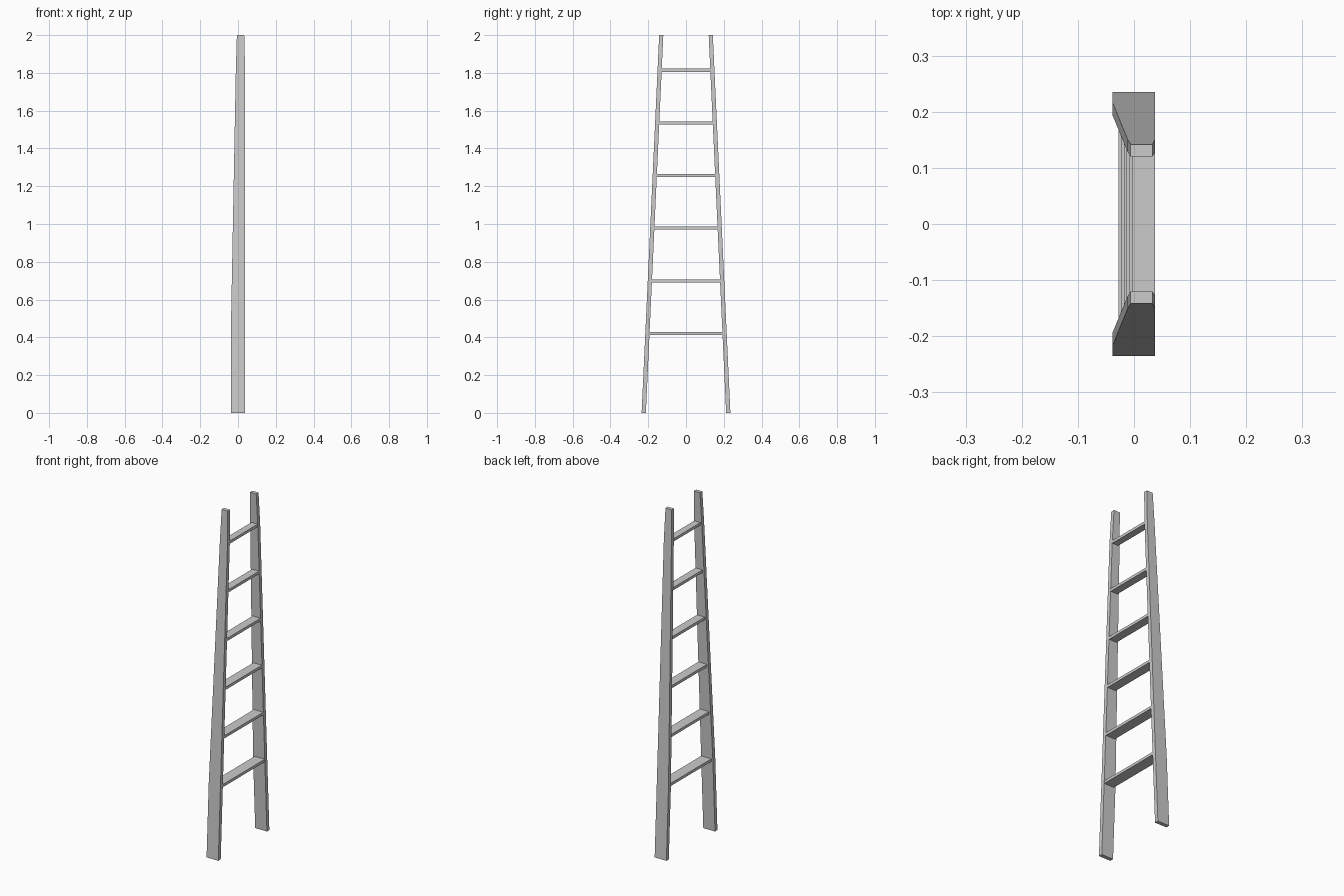
import bpy, bmesh

if "Cube" in bpy.data.objects:
    bpy.data.objects.remove(bpy.data.objects["Cube"])


def make(name, rings):
    """Loft a closed solid through four-cornered rings."""
    bm = bmesh.new()
    loops = [[bm.verts.new(p) for p in ring] for ring in rings]
    for a, b in zip(loops, loops[1:]):
        for i in range(4):
            j = (i + 1) % 4
            bm.faces.new((a[i], a[j], b[j], b[i]))
    bm.faces.new(loops[0][::-1])
    bm.faces.new(loops[-1])
    bmesh.ops.recalc_face_normals(bm, faces=bm.faces)
    mesh = bpy.data.meshes.new(name)
    bm.to_mesh(mesh)
    bm.free()
    ob = bpy.data.objects.new(name, mesh)
    bpy.context.collection.objects.link(ob)
    return ob


def inner(z):
    return 0.2125 - 0.0462 * z


def outer(z):
    return 0.235 - 0.0465 * z


# Side rails: straight foot, long taper, narrowed tip (z, x min, x max)
sections = [(0, -0.038, 0.0375), (0.42, -0.038, 0.0375),
            (1.816, -0.0115, 0.0375), (2.0, -0.006, 0.033)]
for side, label in ((-1, "left_rail"), (1, "right_rail")):
    make(label, [[(x0, side * inner(z), z), (x1, side * inner(z), z),
                  (x1, side * outer(z), z), (x0, side * outer(z), z)]
                 for z, x0, x1 in sections])

# Flat rungs: flush on one edge, getting shallower towards the top
T = 0.008
for i in range(6):
    z = 0.42 + i * 0.2788
    x0, x1 = -0.028 + i * 0.005, 0.037
    rings = []
    for side in (-1, 1):
        lo, hi = side * (inner(z - T) + 0.001), side * (inner(z + T) + 0.001)
        rings.append([(x0, lo, z - T), (x1, lo, z - T),
                      (x1, hi, z + T), (x0, hi, z + T)])
    make(f"rung_{i + 1}", rings)
